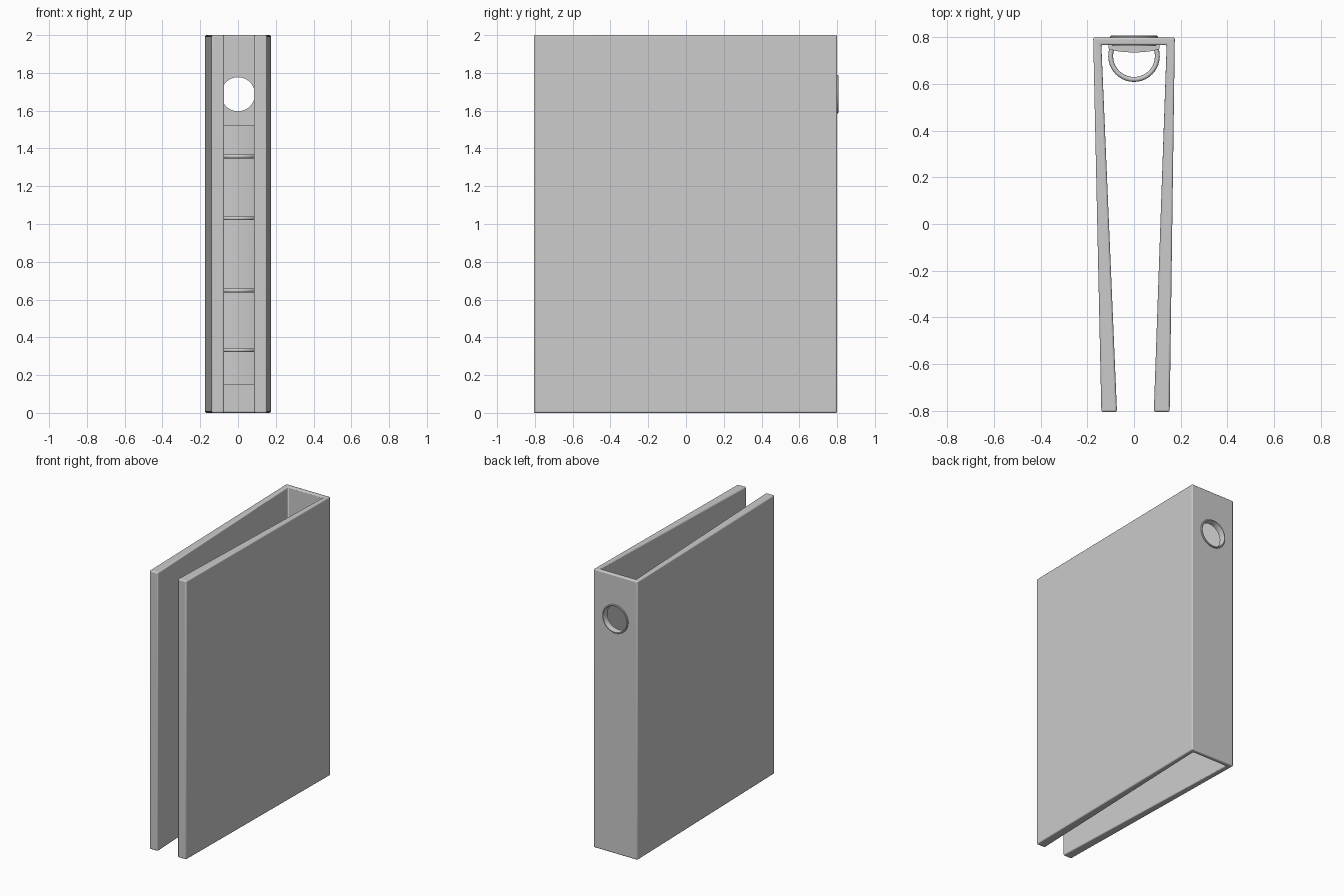
import bpy, bmesh, math

cube = bpy.data.objects.get("Cube")
if cube:
    bpy.data.objects.remove(cube, do_unlink=True)

grey = bpy.data.materials.new("light grey")
grey.use_nodes = True
colour = (0.6, 0.6, 0.6, 1)
grey.diffuse_color = colour
grey.node_tree.nodes["Principled BSDF"].inputs["Base Color"].default_value = colour


def prism(name, outline, z0, z1):
    """Extrude an outline in x, y from z0 up to z1."""
    bm = bmesh.new()
    face = bm.faces.new([bm.verts.new((x, y, z0)) for x, y in outline])
    top = bmesh.ops.extrude_face_region(bm, geom=[face])["geom"]
    bmesh.ops.translate(bm, vec=(0, 0, z1 - z0),
                        verts=[v for v in top if isinstance(v, bmesh.types.BMVert)])
    bmesh.ops.recalc_face_normals(bm, faces=bm.faces)
    mesh = bpy.data.meshes.new(name)
    bm.to_mesh(mesh)
    bm.free()
    obj = bpy.data.objects.new(name, mesh)
    bpy.context.collection.objects.link(obj)
    mesh.materials.append(grey)
    return obj


def smooth(obj):
    bpy.ops.object.select_all(action="DESELECT")
    obj.select_set(True)
    bpy.context.view_layer.objects.active = obj
    bpy.ops.object.shade_smooth_by_angle(angle=math.radians(35))


HOLE_Z = 1.687

# Covers and spine: one folded board, open at the front
board = prism("covers_and_spine", [
    (-0.175, 0.8), (-0.14, -0.806), (-0.073, -0.806), (-0.14, 0.768),
    (0.14, 0.768), (0.085, -0.806), (0.153, -0.806), (0.175, 0.8)], 0, 2)
bevel = board.modifiers.new("rounded edges", "BEVEL")
bevel.width = 0.008
bevel.segments = 3

# Finger hole through the spine
bpy.ops.mesh.primitive_cylinder_add(vertices=48, radius=0.094, depth=0.2,
                                    location=(0, 0.79, HOLE_Z),
                                    rotation=(math.pi / 2, 0, 0))
cutter = bpy.context.object
cutter.name = "finger_hole_cutter"
cutter.hide_render = True
cutter.hide_set(True)
cut = board.modifiers.new("finger hole", "BOOLEAN")
cut.object = cutter
cut.solver = "EXACT"
smooth(board)

# Finger hole rim: a turned cross-section of radius and y
bm = bmesh.new()
section = [(0.09, 0.764), (0.09, 0.803), (0.093, 0.808), (0.099, 0.808),
           (0.102, 0.804), (0.102, 0.798), (0.095, 0.798), (0.095, 0.764)]
verts = [bm.verts.new((r, y, 0)) for r, y in section]
edges = [bm.edges.new((verts[i - 1], verts[i])) for i in range(len(verts))]
bmesh.ops.spin(bm, geom=verts + edges, cent=(0, 0, 0), axis=(0, 1, 0),
               angle=math.tau, steps=48, use_merge=True)
bmesh.ops.remove_doubles(bm, verts=bm.verts, dist=0.0001)
bmesh.ops.recalc_face_normals(bm, faces=bm.faces)
mesh = bpy.data.meshes.new("finger_hole_rim")
bm.to_mesh(mesh)
bm.free()
mesh.materials.append(grey)
rim = bpy.data.objects.new("finger_hole_rim", mesh)
bpy.context.collection.objects.link(rim)
rim.location.z = HOLE_Z
smooth(rim)

# Arched ring plate on the inside of the spine
arch = [(0.11 * math.cos(a), 0.757 - 0.021 * math.sin(a))
        for a in (math.pi * i / 20 for i in range(21))]
plate = prism("ring_plate", arch + [(-0.11, 0.77), (0.11, 0.77)], 0.15, 1.525)
smooth(plate)

# Four binder rings growing out of the plate
for number, z in enumerate((0.332, 0.648, 1.03, 1.358), 1):
    curve = bpy.data.curves.new(f"binder_ring_{number}", "CURVE")
    curve.dimensions = "3D"
    curve.bevel_depth = 0.0105
    curve.bevel_resolution = 3
    curve.use_fill_caps = True
    path = curve.splines.new("POLY")
    path.points.add(36)
    for i, point in enumerate(path.points):
        a = math.radians(155 + 230 * i / 36)
        point.co = (0.1 * math.cos(a), 0.72 + 0.1 * math.sin(a), z, 1)
    curve.materials.append(grey)
    ring = bpy.data.objects.new(f"binder_ring_{number}", curve)
    bpy.context.collection.objects.link(ring)
    path.use_smooth = True
